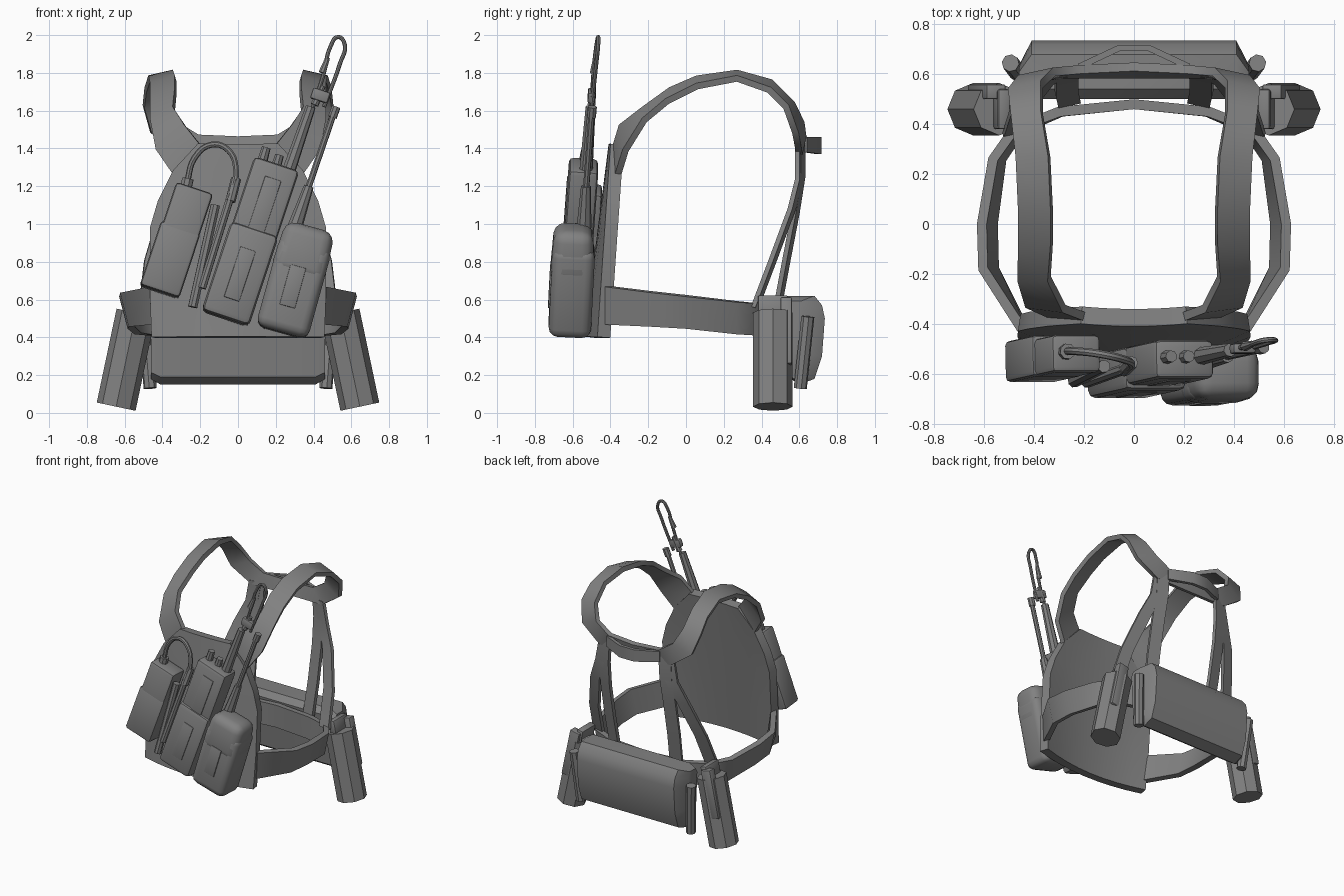
import bpy, bmesh, math
from mathutils import Vector, Matrix, Euler

cube = bpy.data.objects.get("Cube")
if cube:
    bpy.data.objects.remove(cube, do_unlink=True)

grey = bpy.data.materials.new("plain grey")
grey.use_nodes = True
GREY = (0.22, 0.22, 0.22, 1)
grey.diffuse_color = GREY
grey.node_tree.nodes["Principled BSDF"].inputs["Base Color"].default_value = GREY
parts = []


def add(name, data):
    ob = bpy.data.objects.new(name, data)
    bpy.context.collection.objects.link(ob)
    data.materials.append(grey)
    parts.append(ob)
    return ob


def from_bmesh(name, bm):
    bmesh.ops.recalc_face_normals(bm, faces=bm.faces)
    me = bpy.data.meshes.new(name)
    bm.to_mesh(me)
    bm.free()
    return add(name, me)


def sheet(name, rows, thick):
    """Cloth-like panel through rows of points, mirrored and given thickness."""
    bm = bmesh.new()
    vs = [[bm.verts.new(p) for p in row] for row in rows]
    for r, s in zip(vs, vs[1:]):
        for i in range(len(r) - 1):
            bm.faces.new((r[i], r[i + 1], s[i + 1], s[i]))
    ob = from_bmesh(name, bm)
    ob.modifiers.new("mirror", 'MIRROR').merge_threshold = 0.002
    sol = ob.modifiers.new("thickness", 'SOLIDIFY')
    sol.thickness, sol.offset = thick, 0


def rod(name, a, b, r1, r2=None, sides=8):
    """Straight tapered cylinder between two points."""
    a, b = Vector(a), Vector(b)
    d = b - a
    m = Matrix.Translation((a + b) / 2) @ d.to_track_quat('Z', 'Y').to_matrix().to_4x4()
    bm = bmesh.new()
    bmesh.ops.create_cone(bm, cap_ends=True, segments=sides, radius1=r1,
                          radius2=r1 if r2 is None else r2, depth=d.length, matrix=m)
    from_bmesh(name, bm)


def box(name, centre, size, lean=0.0, pitch=0.0, bevel=0.02, top=1.0, segs=2):
    """Rounded box, leaning sideways and pitched back, tapered towards the top."""
    bm = bmesh.new()
    bmesh.ops.create_cube(bm, size=1)
    for v in bm.verts:
        k = top if v.co.z > 0 else 1
        v.co = Vector((v.co.x * size[0] * k, v.co.y * size[1] * k, v.co.z * size[2]))
    ob = from_bmesh(name, bm)
    ob.location = centre
    ob.rotation_euler = Euler((-pitch, lean, 0))
    b = ob.modifiers.new("round", 'BEVEL')
    b.width, b.segments = bevel, segs


def cable(name, pts, radius):
    cu = bpy.data.curves.new(name, 'CURVE')
    cu.dimensions = '3D'
    cu.bevel_depth, cu.bevel_resolution, cu.resolution_u = radius, 2, 5
    cu.use_fill_caps = True
    sp = cu.splines.new('BEZIER')
    sp.bezier_points.add(len(pts) - 1)
    for bp, p in zip(sp.bezier_points, pts):
        bp.co = p
        bp.handle_left_type = bp.handle_right_type = 'AUTO'
    add(name, cu)


# Curved chest plate, bulging more towards the bottom
outline = [(.40, .45), (.65, .46), (.98, .46), (1.12, .42), (1.28, .34), (1.42, .21)]
rows = []
for z, half in outline:
    t = (1.42 - z) / 1.02
    rows.append([(half * i / 4, -.375 - .13 * t + (.01 + .06 * t) * (i / 4) ** 2, z)
                 for i in range(5)])
sheet("chest_plate", rows, .07)

# Shoulder straps joined by a yoke behind the neck
neck_edge = [(.20, -.37, 1.42), (.28, -.34, 1.52), (.34, -.22, 1.61), (.33, -.08, 1.71),
             (.33, .06, 1.77), (.34, .27, 1.80), (.37, .45, 1.75), (.37, .56, 1.64),
             (.32, .61, 1.54), (.21, .62, 1.47), (0, .63, 1.46)]
outer_edge = [(.34, -.36, 1.26), (.43, -.32, 1.39), (.46, -.22, 1.55), (.46, -.10, 1.65),
              (.46, .06, 1.73), (.47, .27, 1.77), (.49, .44, 1.71), (.50, .53, 1.62),
              (.46, .58, 1.48), (.30, .60, 1.37), (0, .60, 1.37)]
sheet("shoulder_straps", list(zip(neck_edge, outer_edge)), .035)


def band(name, path, thick):
    """Upright strip; each path entry is top x, bottom x, y, top z, bottom z."""
    sheet(name, [[(a, y, t), (b, y, l)] for a, b, y, t, l in path], thick)


# Drag handle and waist belt
band("drag_handle", [(.22, .22, .63, 1.46, 1.38), (.06, .06, .705, 1.46, 1.37),
                     (0, 0, .705, 1.46, 1.37)], .025)
band("waist_belt", [(.45, .44, -.42, .67, .47), (.605, .56, -.18, .64, .46),
                    (.61, .565, .0, .62, .45), (.565, .53, .26, .59, .42),
                    (.48, .45, .38, .58, .41), (.30, .29, .45, .57, .40),
                    (0, 0, .48, .57, .40)], .04)

# Two back straps on each side, spreading from the yoke to the belt
for name, path in (
        ("rear_strap", [(.25, .61, 1.42), (.26, .61, 1.25), (.27, .58, 1.06),
                        (.27, .53, .80), (.26, .485, .56)]),
        ("side_strap", [(.27, .60, 1.40), (.30, .60, 1.24), (.37, .56, 1.08),
                        (.45, .46, .81), (.48, .365, .56)])):
    sheet(name, [[(x - .045, y + .01, z), (x + .045, y - .01, z)] for x, y, z in path], .025)

# Rear pouch: rounded profile with pinched ends
profile = [(.50, .58), (.54, .62), (.68, .62), (.72, .57), (.735, .50), (.72, .30),
           (.68, .18), (.60, .15), (.54, .19)]
bm = bmesh.new()
loops = []
for x, ky, kz in ((-.46, .5, .88), (-.41, 1, 1), (.41, 1, 1), (.46, .5, .88)):
    loops.append([bm.verts.new((x, .54 + (y - .54) * ky, .39 + (z - .39) * kz))
                  for y, z in profile])
n = len(profile)
for a, b in zip(loops, loops[1:]):
    for i in range(n):
        bm.faces.new((a[i], a[(i + 1) % n], b[(i + 1) % n], b[i]))
bm.faces.new(loops[0])
bm.faces.new(loops[-1])
from_bmesh("rear_pouch", bm)

# Canisters, clips and light sticks on both hips
for side, s in (("left", 1), ("right", -1)):
    rod(side + "_canister", (s * .645, .46, .033), (s * .54, .46, .53), .105)
    box(side + "_canister_clip", (s * .59, .53, .43), (.08, .06, .36), -s * .21, 0, .008)
    box(side + "_canister_hook", (s * .53, .46, .57), (.05, .16, .10), -s * .21, 0, .01)
    rod(side + "_light_stick", (s * .465, .605, .13), (s * .495, .645, .51), .035)

# Left-hand radio in its pouch, with the coiled lead
LEAN, PITCH = .32, .07
box("small_radio", (-.305, -.535, .96), (.205, .15, .48), LEAN, PITCH, .02)
box("small_radio_pouch", (-.36, -.54, .81), (.22, .165, .36), LEAN, PITCH, .02)
rod("lead_socket", (-.28, -.515, 1.17), (-.265, -.51, 1.24), .032)
cable("radio_lead", [(-.27, -.51, 1.22), (-.23, -.51, 1.35), (-.14, -.52, 1.42),
                     (-.05, -.54, 1.39), (-.01, -.56, 1.28), (-.03, -.58, 1.17)], .016)
rod("lead_sleeve", (-.01, -.555, 1.24), (-.04, -.585, 1.12), .027)
rod("hose", (-.035, -.58, 1.16), (-.19, -.635, .66), .022)
rod("hose_end", (-.12, -.57, 1.10), (-.24, -.63, .56), .026)

# Middle radio, pouch, flap and knobs
box("large_radio", (.12, -.56, 1.06), (.25, .155, .54), LEAN, PITCH, .025)
box("large_radio_pouch", (.01, -.595, .735), (.265, .175, .50), LEAN, PITCH, .03)
box("large_pouch_flap", (.01, -.681, .735), (.085, .012, .28), LEAN, PITCH, .004)
box("large_radio_flap", (.13, -.635, 1.07), (.09, .014, .36), LEAN, PITCH, .004)
for i, (x, z) in enumerate(((.125, 1.32), (.195, 1.28))):
    rod("knob_%d" % i, (x, -.535, z), (x + .025, -.53, z + .085), .028, .024)

# Right-hand pouch with lid and tab
box("canteen_pouch", (.295, -.605, .66), (.285, .225, .49), .27, .05, .05, segs=3)
box("canteen_lid", (.347, -.60, .85), (.295, .23, .28), .27, .05, .06, .9, 3)
box("canteen_tab", (.29, -.718, .67), (.085, .014, .22), .27, .05, .004)

# Long aerial with folded loop at the tip
rod("aerial_base", (.265, -.53, 1.27), (.385, -.505, 1.62), .036, .027)
rod("aerial_sleeve", (.405, -.50, 1.63), (.45, -.49, 1.73), .022, .014)
box("aerial_clasp", (.435, -.50, 1.68), (.095, .04, .06), LEAN, PITCH, .01)
cable("aerial_loop", [(.39, -.50, 1.60), (.455, -.49, 1.80), (.49, -.475, 1.94),
                      (.53, -.465, 1.99), (.565, -.465, 1.95), (.54, -.475, 1.85),
                      (.455, -.50, 1.62)], .011)
rod("aerial_joint", (.445, -.49, 1.80), (.475, -.48, 1.88), .02, .013)

# Short aerial
rod("short_aerial_base", (.30, -.54, .98), (.375, -.53, 1.20), .04, .026)
rod("short_aerial", (.365, -.53, 1.17), (.505, -.50, 1.58), .017)
rod("short_aerial_tip", (.50, -.50, 1.565), (.52, -.495, 1.62), .024)

# Bake modifiers, then smooth shading with sharp edges kept
bpy.ops.object.select_all(action='DESELECT')
for ob in parts:
    ob.select_set(True)
bpy.context.view_layer.objects.active = parts[0]
bpy.ops.object.convert(target='MESH')
bpy.ops.object.shade_smooth_by_angle(angle=math.radians(40))
